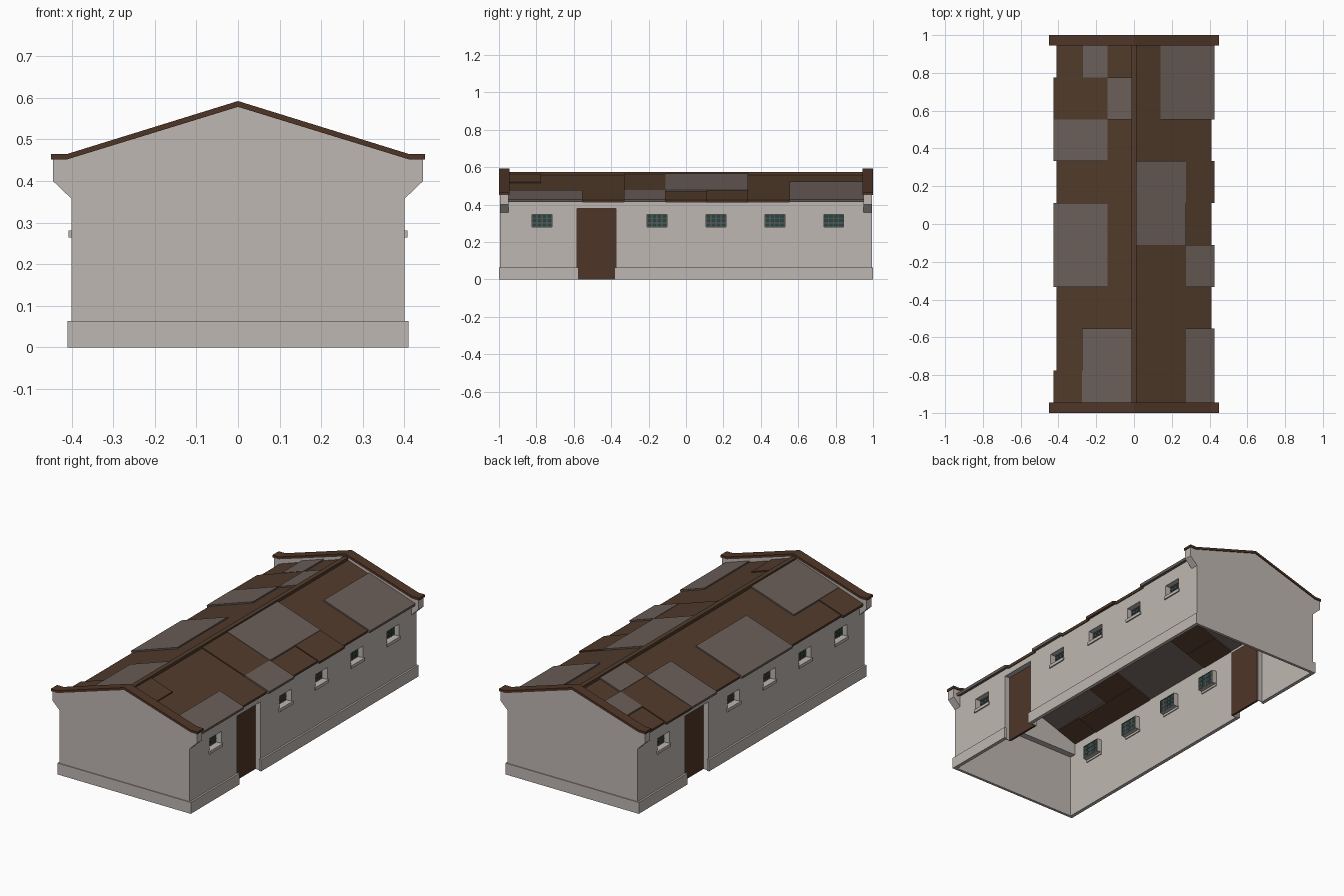
import bpy, bmesh

cube = bpy.data.objects.get("Cube")
if cube:
    bpy.data.objects.remove(cube, do_unlink=True)


def material(name, r, g, b):
    m = bpy.data.materials.new(name)
    m.use_nodes = True
    m.diffuse_color = (r, g, b, 1)
    node = next(n for n in m.node_tree.nodes if n.type == 'BSDF_PRINCIPLED')
    node.inputs["Base Color"].default_value = (r, g, b, 1)
    node.inputs["Roughness"].default_value = 0.9
    return m


plaster = material("pale plaster", 0.52, 0.475, 0.445)
brown = material("brown roofing", 0.082, 0.043, 0.024)
grey = material("grey roofing", 0.145, 0.112, 0.10)
timber = material("dark timber", 0.078, 0.036, 0.021)
glass = material("dark teal glass", 0.022, 0.06, 0.057)
iron = material("grey iron", 0.13, 0.12, 0.11)


def finish(name, bm, mat):
    bmesh.ops.recalc_face_normals(bm, faces=bm.faces)
    mesh = bpy.data.meshes.new(name)
    bm.to_mesh(mesh)
    bm.free()
    mesh.materials.append(mat)
    ob = bpy.data.objects.new(name, mesh)
    bpy.context.collection.objects.link(ob)
    return ob


def build(name, mat, prisms, turn=1):
    """Extrude (x, z) profiles along y; turn=-1 rotates half a turn about z."""
    bm = bmesh.new()
    for profile, y0, y1 in prisms:
        ends = [[bm.verts.new((turn * x, turn * y, z)) for x, z in profile] for y in (y0, y1)]
        n = len(profile)
        bm.faces.new(ends[0])
        bm.faces.new(ends[1][::-1])
        for i in range(n):
            j = (i + 1) % n
            bm.faces.new((ends[0][i], ends[0][j], ends[1][j], ends[1][i]))
    return finish(name, bm, mat)


def box(x0, x1, y0, y1, z0, z1):
    return ([(x0, z0), (x1, z0), (x1, z1), (x0, z1)], y0, y1)


def mirrored(half):
    """Complete a right-hand profile whose last point lies on the centre line."""
    return half + [(-x, z) for x, z in half[::-1] if x > 0]


# Openings, shared by both long sides
WALL, BACK = 0.40, 0.362
DOOR = (-0.582, -0.375, 0.0, 0.38)
WINDOWS = [(c - 0.053, c + 0.053, 0.28, 0.347) for c in (-0.77, -0.155, 0.16, 0.475, 0.79)]
OPENINGS = [DOOR] + WINDOWS


def long_wall(name, turn):
    ys = sorted({-0.99, 0.99} | {v for o in OPENINGS for v in o[:2]})
    zs = sorted({0.0, 0.42} | {v for o in OPENINGS for v in o[2:]})
    bm = bmesh.new()
    grid = {(y, z): bm.verts.new((turn * WALL, turn * y, z)) for y in ys for z in zs}
    for y0, y1 in zip(ys, ys[1:]):
        for z0, z1 in zip(zs, zs[1:]):
            cy, cz = (y0 + y1) / 2, (z0 + z1) / 2
            if not any(a < cy < b and c < cz < d for a, b, c, d in OPENINGS):
                bm.faces.new((grid[y0, z0], grid[y1, z0], grid[y1, z1], grid[y0, z1]))
    ob = finish(name, bm, plaster)
    if sum(p.normal.x for p in ob.data.polygons) * turn < 0:
        ob.data.flip_normals()
    solid = ob.modifiers.new("thickness", 'SOLIDIFY')
    solid.thickness = 0.01
    solid.offset = -1


def reveal(y0, y1, z0, z1, t=0.004):
    parts = [box(BACK, WALL - 0.001, y0 - t, y0, z0, z1 + t),
             box(BACK, WALL - 0.001, y1, y1 + t, z0, z1 + t),
             box(BACK, WALL - 0.001, y0, y1, z1, z1 + t)]
    if z0 > 0:
        parts.append(box(BACK, WALL - 0.001, y0 - t, y1 + t, z0 - t, z0))
    return parts


# Long walls with doors, windows, sills and plinths
for side, turn in (("left", 1), ("right", -1)):
    long_wall(side + "_wall", turn)
    build(side + "_reveals", plaster, [p for o in OPENINGS for p in reveal(*o)], turn)
    build(side + "_sills", plaster,
          [box(0.385, 0.407, a - 0.006, b + 0.006, c - 0.016, c + 0.001) for a, b, c, d in WINDOWS], turn)
    y0, y1, z0, z1 = DOOR
    build(side + "_door", timber, [box(BACK - 0.004, BACK + 0.008, y0, y1, z0, z1)], turn)
    build(side + "_plinth", plaster, [box(0.396, 0.41, -0.99, y0 + 0.008, 0, 0.063),
                                      box(0.396, 0.41, y1 - 0.008, 0.99, 0, 0.063)], turn)
    build(side + "_panes", glass, [box(BACK, BACK + 0.004, *w) for w in WINDOWS], turn)
    bars = []
    for a, b, c, d in WINDOWS:
        for i in range(5):
            y = a + (b - a) * i / 4
            bars.append(box(BACK - 0.002, BACK + 0.009, y - 0.002, y + 0.002, c, d))
        for i in range(4):
            z = c + (d - c) * i / 3
            bars.append(box(BACK - 0.002, BACK + 0.008, a, b, z - 0.002, z + 0.002))
    build(side + "_window_bars", iron, bars, turn)

# Gable ends with corbelled parapets and cappings
gable = mirrored([(0.40, 0.357), (0.445, 0.40), (0.445, 0.454), (0.41, 0.454), (0, 0.58)])
cap = [(0.45, 0.452), (0.45, 0.465), (0.41, 0.465), (0, 0.592),
       (-0.41, 0.465), (-0.45, 0.465), (-0.45, 0.452), (-0.41, 0.452), (0, 0.578), (0.41, 0.452)]
for end, turn in (("front", -1), ("back", 1)):
    build(end + "_wall", plaster, [box(-0.40, 0.40, 0.985, 0.995, 0, 0.358)], turn)
    build(end + "_plinth", plaster, [box(-0.41, 0.41, 0.986, 1.0, 0, 0.063)], turn)
    build(end + "_parapet", plaster, [(gable, 0.95, 0.995)], turn)
    build(end + "_capping", timber, [(cap, 0.945, 1.0)], turn)

# Roof sheets: plain panels, with raised patches given as (column, column, row, row)
COLUMNS = (0.0, 0.14, 0.275, 0.41)
ROWS = [max(-0.95, min(0.95, (k - 4.5) * 0.2215)) for k in range(10)]


def sheet(sign, c0, c1, r0, r1, lift=0.0):
    x0, x1 = COLUMNS[c0], COLUMNS[c1]
    if lift and c1 == 3:
        x1 += 0.015

    def top(x):
        return 0.562 - 0.335 * x + lift
    profile = [(sign * x0, top(x0)), (sign * x1, top(x1)),
               (sign * (x1 - 0.003), top(x1) - 0.014), (sign * x0, top(x0) - 0.014)]
    return (profile, ROWS[r0], ROWS[r1])


slopes = {
    "left": (1, [(1, 3, 7, 9), (0, 2, 4, 6), (2, 3, 3, 4), (2, 3, 0, 2)],
             [(2, 3, 5, 6), (0, 1, 0, 1), (0, 2, 3, 4)]),
    "right": (-1, [(1, 2, 8, 9), (0, 1, 7, 8), (1, 3, 6, 7), (1, 3, 3, 5), (0, 2, 0, 2)],
              [(2, 3, 7, 8), (1, 2, 7, 8), (2, 3, 0, 1)]),
}
for side, (sign, greys, browns) in slopes.items():
    patches = greys + browns
    plain = [(c, c + 1, r, r + 1) for c in range(3) for r in range(9)
             if not any(a <= c < b and d <= r < e for a, b, d, e in patches)]
    build(side + "_roof_panels", brown, [sheet(sign, *p) for p in plain])
    build(side + "_grey_roof_sheets", grey, [sheet(sign, *p, lift=0.008) for p in greys])
    build(side + "_brown_roof_sheets", brown, [sheet(sign, *p, lift=0.006) for p in browns])

build("ridge_beam", brown, [box(-0.014, 0.012, -0.95, 0.95, 0.545, 0.574)])
